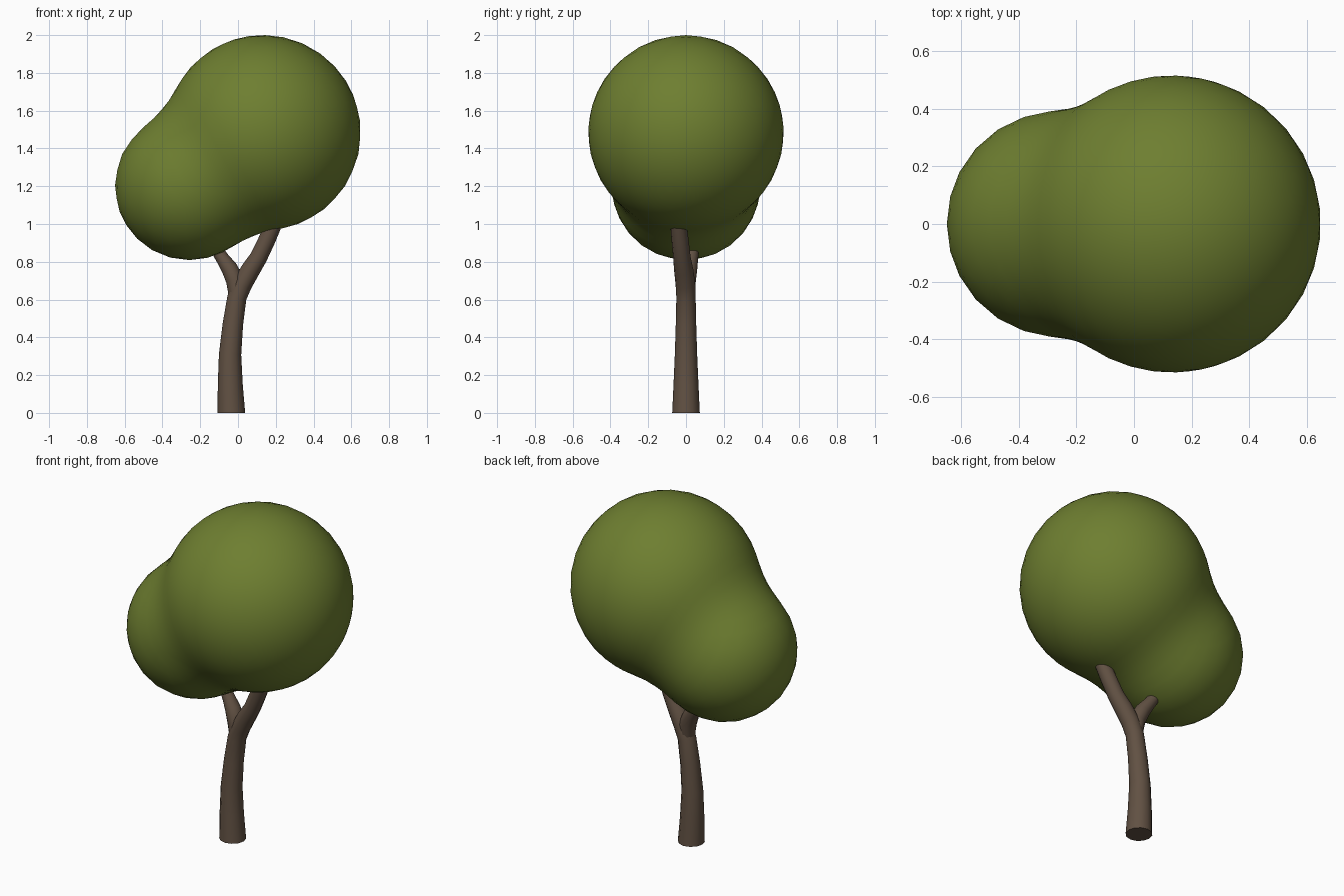
import bpy, bmesh, math
from mathutils import Vector

if "Cube" in bpy.data.objects:
    bpy.data.objects.remove(bpy.data.objects["Cube"])


def material(name, rgb):
    m = bpy.data.materials.new(name)
    m.diffuse_color = (*rgb, 1)
    m.use_nodes = True
    m.node_tree.nodes["Principled BSDF"].inputs["Base Color"].default_value = m.diffuse_color
    return m


def finish(bm, name, mat, angle):
    bmesh.ops.recalc_face_normals(bm, faces=bm.faces)
    me = bpy.data.meshes.new(name)
    bm.to_mesh(me)
    bm.free()
    me.materials.append(mat)
    ob = bpy.data.objects.new(name, me)
    bpy.context.collection.objects.link(ob)
    bpy.ops.object.select_all(action='DESELECT')
    ob.select_set(True)
    bpy.context.view_layer.objects.active = ob
    bpy.ops.object.shade_smooth_by_angle(angle=math.radians(angle))
    return ob


def tube(name, path, mat, sides=12):
    """Closed tube through (x, y, z, radius) points, rings square to the path."""
    bm = bmesh.new()
    pts = [Vector(p[:3]) for p in path]
    rings = []
    for i, p in enumerate(pts):
        t = (pts[min(i + 1, len(pts) - 1)] - pts[max(i - 1, 0)]).normalized()
        if i == 0:
            t = Vector((0, 0, 1))
        u = Vector((0, 1, 0)).cross(t).normalized()
        v = t.cross(u)
        r = path[i][3]
        rings.append([bm.verts.new(p + r * (u * math.cos(a) + v * math.sin(a)))
                      for a in (2 * math.pi * k / sides for k in range(sides))])
    for a, b in zip(rings, rings[1:]):
        for k in range(sides):
            n = (k + 1) % sides
            bm.faces.new((a[k], a[n], b[n], b[k]))
    bm.faces.new(rings[0][::-1])
    bm.faces.new(rings[-1])
    return finish(bm, name, mat, 50)


bark = material("bark brown", (0.12, 0.082, 0.056))
leaf = material("leaf green", (0.155, 0.21, 0.03))

# Trunk running into the right branch
tube("trunk", [(-0.035, 0, 0, 0.073), (-0.041, 0, 0.15, 0.066),
               (-0.042, 0, 0.31, 0.059), (-0.027, 0, 0.47, 0.054),
               (-0.006, 0, 0.61, 0.051), (0.022, -0.003, 0.68, 0.052),
               (0.065, -0.012, 0.755, 0.051), (0.11, -0.022, 0.825, 0.046),
               (0.155, -0.032, 0.92, 0.045), (0.19, -0.04, 1.0, 0.043)], bark)

# Left branch
tube("left_branch", [(-0.006, 0, 0.60, 0.04), (-0.015, 0.004, 0.70, 0.048),
                     (-0.045, 0.016, 0.765, 0.044), (-0.08, 0.028, 0.815, 0.036),
                     (-0.11, 0.036, 0.86, 0.032), (-0.135, 0.042, 0.9, 0.03)], bark)

# Foliage: two balls blended softly into one surface
BALLS = [(Vector((0.133, 0, 1.483)), 0.517), (Vector((-0.258, 0, 1.202)), 0.393)]
BLEND = 0.14


def field(p):
    a, b = ((p - c).length - r for c, r in BALLS)
    h = max(BLEND - abs(a - b), 0) / BLEND
    return min(a, b) - h * h * BLEND / 4


bm = bmesh.new()
bmesh.ops.create_icosphere(bm, subdivisions=4, radius=1)
centre = Vector((-0.02, 0, 1.37))
for v in bm.verts:
    d = v.co.normalized()
    lo, hi = 0.0, 1.5
    for _ in range(30):
        mid = (lo + hi) / 2
        if field(centre + d * mid) < 0:
            lo = mid
        else:
            hi = mid
    v.co = centre + d * lo
finish(bm, "foliage", leaf, 60)
